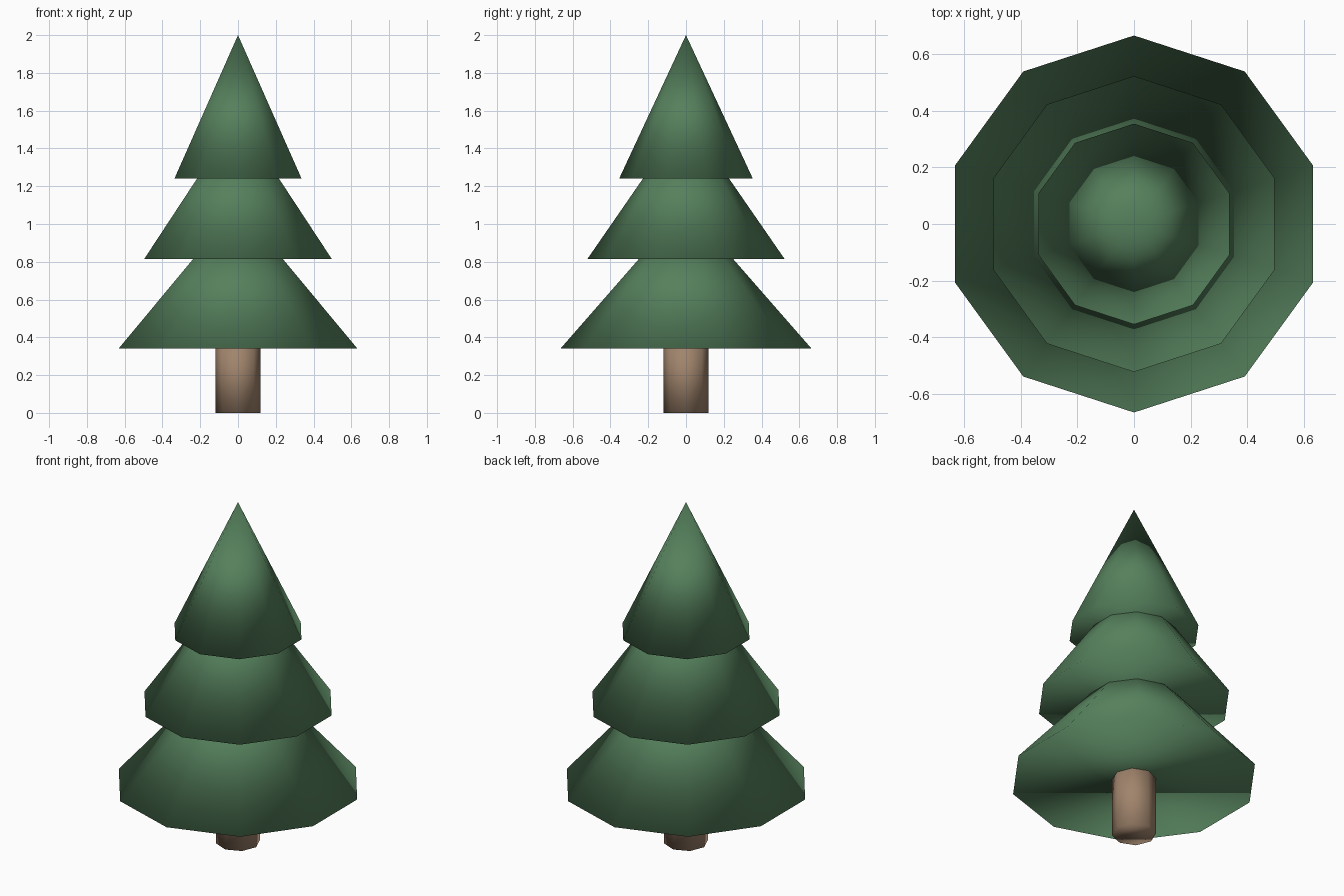
import bpy

if "Cube" in bpy.data.objects:
    bpy.data.objects.remove(bpy.data.objects["Cube"])


def material(name, rgb):
    m = bpy.data.materials.new(name)
    m.diffuse_color = (*rgb, 1.0)
    m.use_nodes = True
    m.node_tree.nodes["Principled BSDF"].inputs["Base Color"].default_value = m.diffuse_color
    return m


def add_cone(name, sides, r_bottom, r_top, z0, z1, mat):
    """Smooth-shaded cone or cylinder with a corner on the y axis."""
    bpy.ops.mesh.primitive_cone_add(
        vertices=sides, radius1=r_bottom, radius2=r_top, depth=z1 - z0,
        end_fill_type='NGON', location=(0, 0, (z0 + z1) / 2))
    ob = bpy.context.object
    ob.name = name
    ob.data.materials.append(mat)
    for p in ob.data.polygons:
        p.use_smooth = True
    return ob


green = material("pine green", (0.091, 0.216, 0.107))
brown = material("bark brown", (0.352, 0.231, 0.150))

# Trunk, running up into the lowest tier
add_cone("trunk", 8, 0.118, 0.118, 0.0, 0.40, brown)

# Three overlapping tiers of foliage: name, base radius, base z, tip z
for name, r, z0, z1 in (("lower_foliage", 0.665, 0.34, 1.10),
                        ("middle_foliage", 0.522, 0.815, 1.57),
                        ("upper_foliage", 0.354, 1.24, 2.0)):
    add_cone(name, 10, r, 0.0, z0, z1, green)
